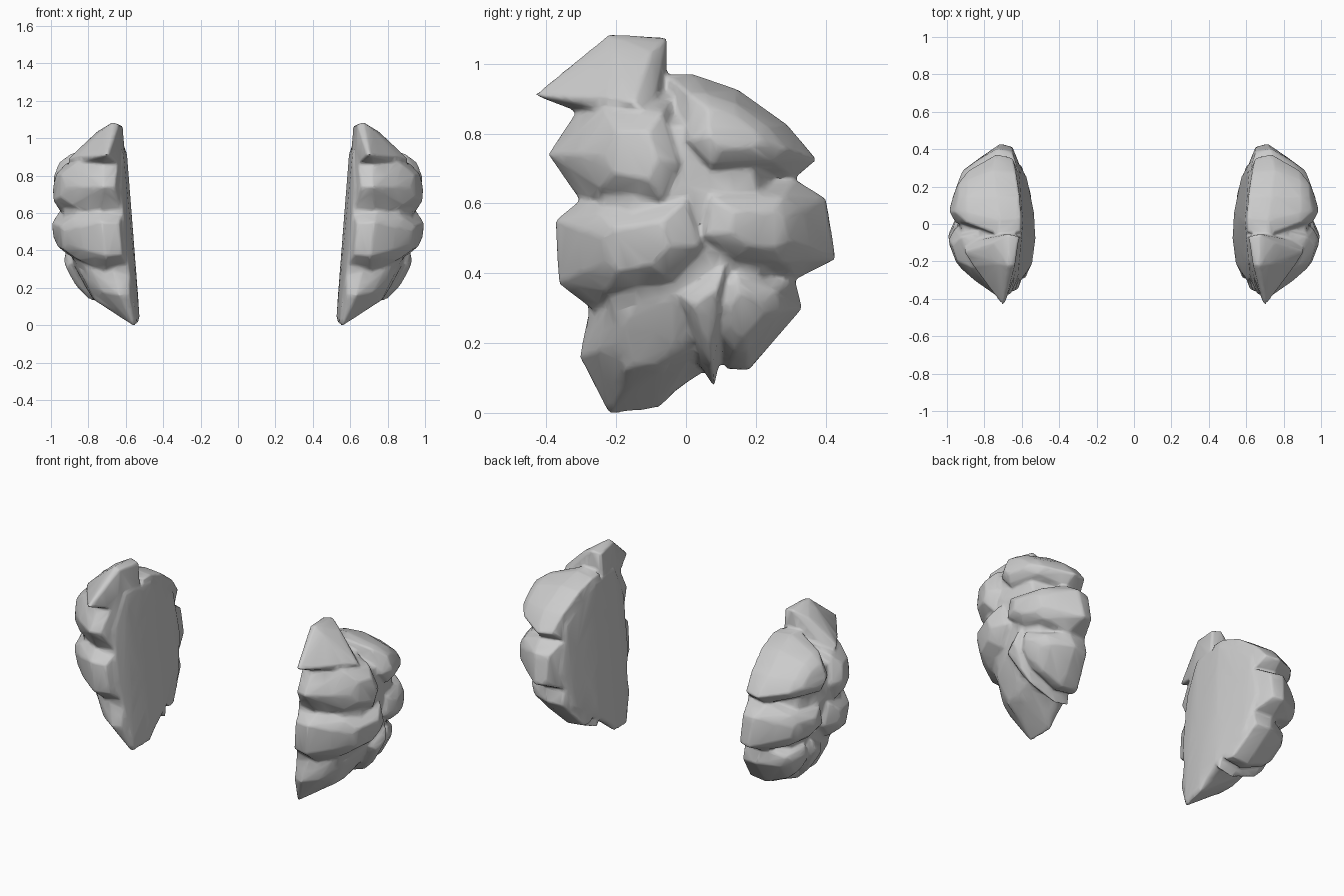
import bpy, bmesh, math

if "Cube" in bpy.data.objects:
    bpy.data.objects.remove(bpy.data.objects["Cube"])


def interp(table, v):
    if v <= table[0][0]:
        return table[0][1]
    for (a, p), (b, q) in zip(table, table[1:]):
        if v <= b:
            return p + (q - p) * (v - a) / (b - a)
    return table[-1][1]


# Outer width limits, along depth and along height
BY_Y = [(-.43, .69), (-.39, .80), (-.17, .98), (-.03, 1), (.05, 1), (.2, .95), (.28, .92), (.43, .78)]
BY_Z = [(0, .56), (.07, .7), (.12, .82), (.4, .97), (.5, 1), (.6, 1), (.77, 1), (.9, .95), (.95, .87), (1.08, .77)]


def inner(y, z):
    return .52 + .08 * z + .5 * y * y


def outer(y, z):
    return .55 + (interp(BY_Y, y) - .55) * (interp(BY_Z, z) - .55) / .45


def lump(name, outline, crown=.65, rim=.45, sink=0, back=.92, lift=.008, dome=.9):
    """Rounded lump: flat inner ring, full outline, two-step outer dome."""
    n = len(outline)
    cy = sum(p[0] for p in outline) / n
    cz = sum(p[1] for p in outline) / n
    bm = bmesh.new()
    for scale, t in ((back, 0), (1, rim), (crown, dome), (crown * .55, 1)):
        for y, z in outline:
            y, z = cy + (y - cy) * scale, cz + (z - cz) * scale
            a = inner(y, z) + lift
            b = max(outer(y, z) - sink, a + .02)
            bm.verts.new((a + (b - a) * t, y, z))
    hull = bmesh.ops.convex_hull(bm, input=bm.verts)
    junk = set(hull["geom_interior"]) | set(hull["geom_unused"])
    bmesh.ops.delete(bm, geom=[v for v in junk if isinstance(v, bmesh.types.BMVert)], context='VERTS')
    bmesh.ops.recalc_face_normals(bm, faces=bm.faces)
    me = bpy.data.meshes.new(name)
    bm.to_mesh(me)
    bm.free()
    ob = bpy.data.objects.new(name, me)
    bpy.context.collection.objects.link(ob)
    return ob


# Core that fills the valleys between the lumps
core = lump("side_puff_pair", [(-.2, .94), (.02, .94), (.27, .77), (.33, .5), (.26, .26), (.06, .14),
                               (-.08, .03), (-.22, .01), (-.27, .25), (-.31, .45), (-.3, .75)],
            crown=.75, rim=.4, sink=.055, back=.97, lift=0, dome=1)

# Lumps overlap so the creases stay shallow
lumps = [
    lump("top_tuft", [(-.435, .91), (-.22, 1.085), (-.055, 1.075), (-.055, .8), (-.25, .84)], .7, .45, .03),
    lump("upper_front", [(-.27, .93), (-.395, .74), (-.29, .59), (-.02, .54), (.05, .7), (-.02, .93)]),
    lump("upper_back", [(-.06, .97), (.02, .97), (.15, .925), (.29, .825), (.375, .725), (.31, .67),
                        (.04, .65), (-.06, .76)]),
    lump("middle_back", [(.0, .67), (.31, .67), (.402, .613), (.43, .44), (.31, .38), (.1, .4),
                         (-.03, .5)], .65, .5),
    lump("middle_front", [(-.29, .62), (-.375, .55), (-.365, .37), (-.26, .29), (.0, .34), (.13, .48),
                          (.07, .67)], .68, .5),
    lump("lower_back", [(.13, .46), (.31, .39), (.333, .3), (.18, .122), (.12, .125), (.06, .2), (.04, .34)]),
    lump("lower_spike", [(.13, .48), (.13, .3), (.08, .075), (.03, .15), (-.05, .36)], .7, .55),
    lump("lower_front", [(-.27, .33), (-.305, .16), (-.22, -.005), (-.08, .012), (.06, .15), (.12, .32),
                         (.06, .46), (-.15, .42)], .75, .4, .05, lift=.004),
]

# Fuse the lumps into one skin, soften it, thin it, mirror it
bpy.context.view_layer.objects.active = core
for ob in [core] + lumps:
    ob.select_set(True)
bpy.ops.object.join()


def apply(kind, **settings):
    m = core.modifiers.new(kind.lower(), kind)
    for key, value in settings.items():
        setattr(m, key, value)
    bpy.ops.object.modifier_apply(modifier=m.name)


apply('REMESH', mode='VOXEL', voxel_size=.008)
apply('SMOOTH', factor=.5, iterations=6)
apply('DECIMATE', ratio=.06)
apply('MIRROR')
bpy.ops.object.shade_smooth_by_angle(angle=math.radians(60))
